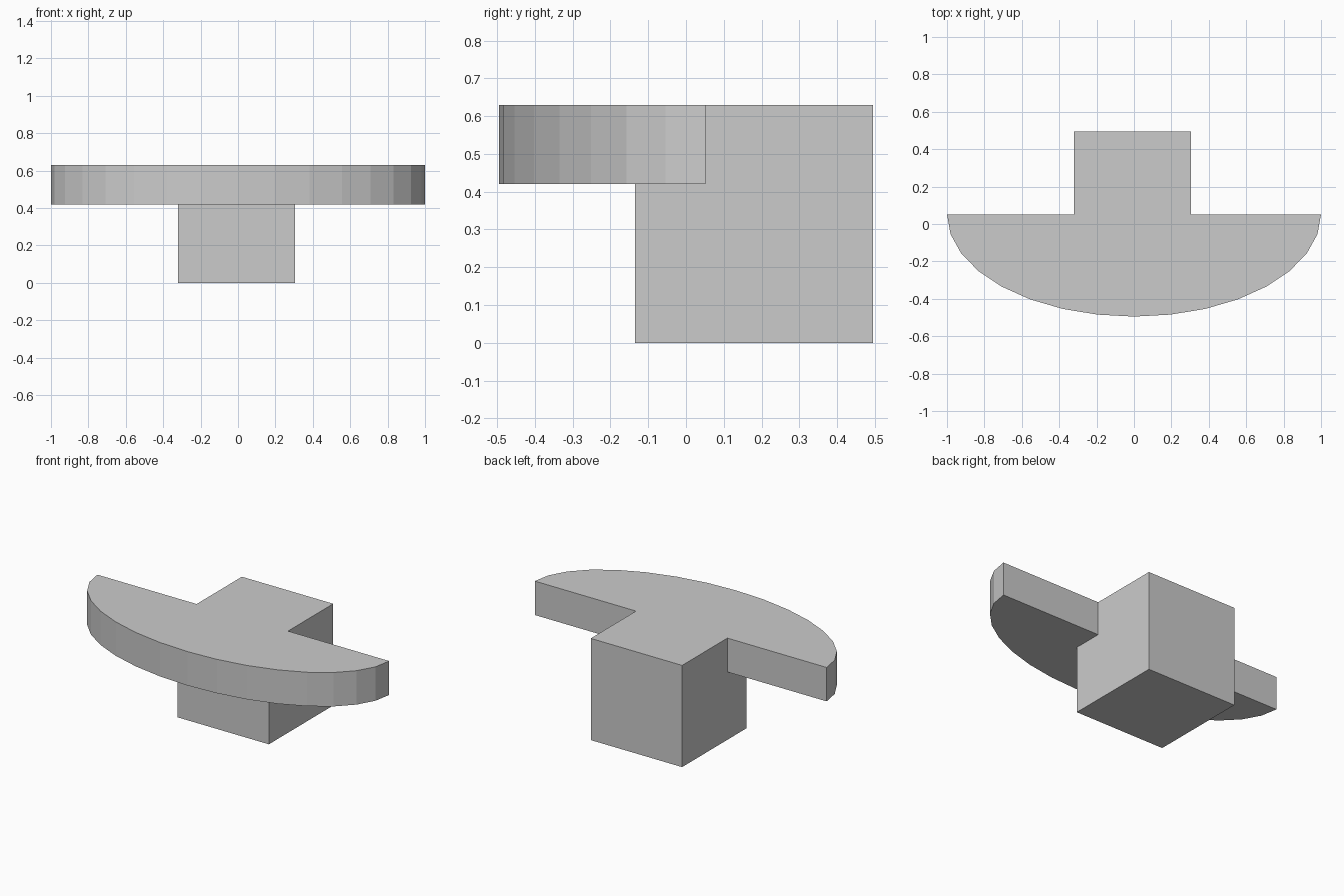
import bpy, bmesh
from math import cos, sin, pi

if "Cube" in bpy.data.objects:
    bpy.data.objects.remove(bpy.data.objects["Cube"])


def prism(name, outline, z0, z1):
    """Extrude a counter-clockwise xy outline from z0 up to z1."""
    bm = bmesh.new()
    face = bm.faces.new([bm.verts.new((x, y, z0)) for x, y in outline])
    ext = bmesh.ops.extrude_face_region(bm, geom=[face])
    top = [v for v in ext["geom"] if isinstance(v, bmesh.types.BMVert)]
    bmesh.ops.translate(bm, verts=top, vec=(0, 0, z1 - z0))
    bmesh.ops.recalc_face_normals(bm, faces=bm.faces)
    mesh = bpy.data.meshes.new(name)
    bm.to_mesh(mesh)
    bm.free()
    obj = bpy.data.objects.new(name, mesh)
    bpy.context.collection.objects.link(obj)
    return obj


TOP, PLATE_BOTTOM = 0.63, 0.42
BACK, DEPTH, SEGMENTS = 0.052, 0.547, 16

# Half-ellipse top plate, straight edge at the back
arc = [(-cos(pi * i / SEGMENTS), BACK - DEPTH * sin(pi * i / SEGMENTS))
       for i in range(SEGMENTS + 1)]
plate = prism("bracket", arc, PLATE_BOTTOM, TOP)

# Square block running through the plate, flush with its top
block = prism("block", [(-0.32, -0.135), (0.306, -0.135),
                        (0.306, 0.495), (-0.32, 0.495)], 0, TOP)
block.hide_render = True

# Fuse both into one solid
union = plate.modifiers.new("fuse", 'BOOLEAN')
union.operation = 'UNION'
union.solver = 'EXACT'
union.object = block
bpy.context.view_layer.objects.active = plate
bpy.ops.object.modifier_apply(modifier=union.name)
bpy.data.objects.remove(block)
